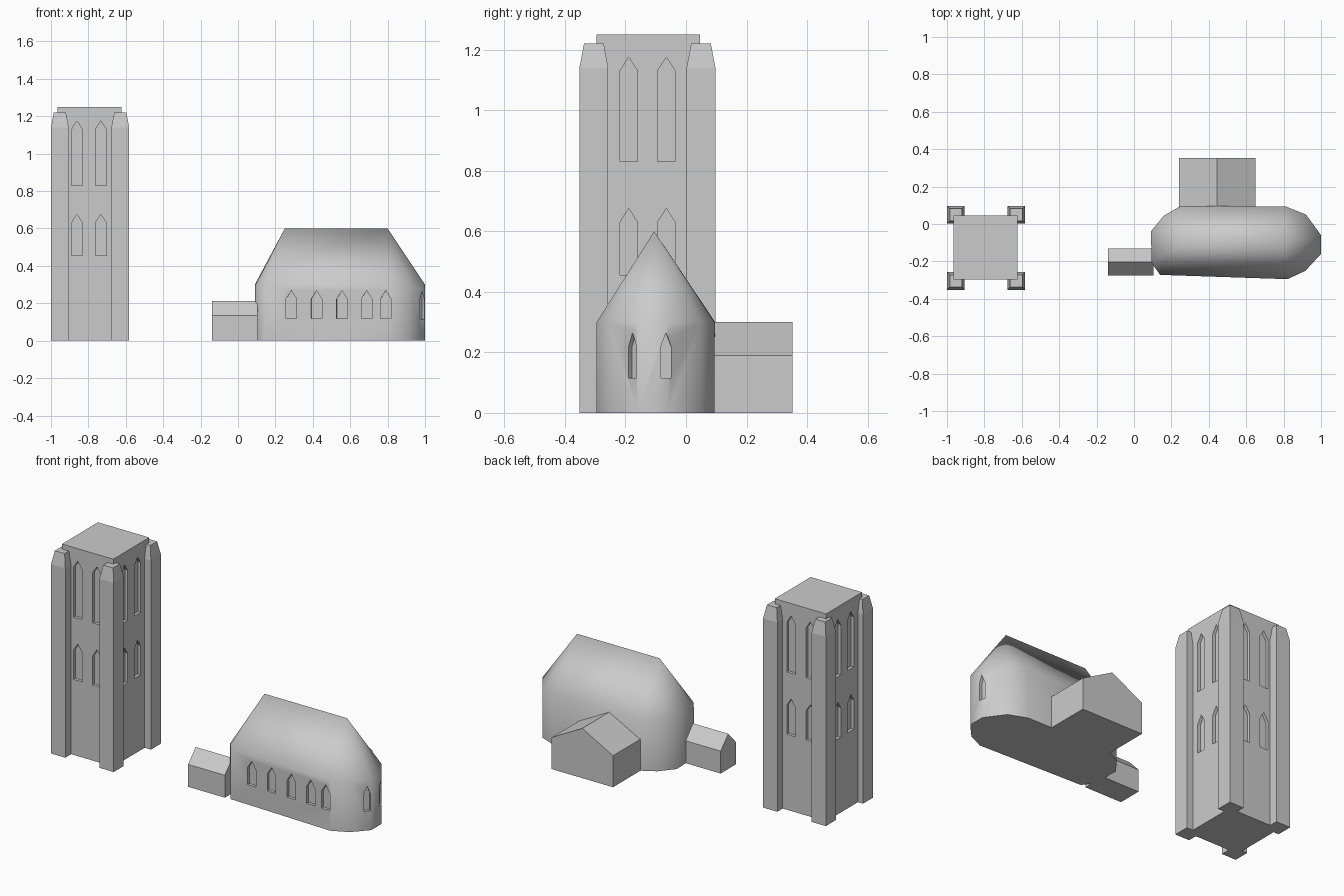
import bpy, bmesh, math
from mathutils import Vector

if "Cube" in bpy.data.objects:
    bpy.data.objects.remove(bpy.data.objects["Cube"])

stone = bpy.data.materials.new("grey_stone")
stone.diffuse_color = (0.6, 0.6, 0.6, 1)
stone.use_nodes = True
stone.node_tree.nodes["Principled BSDF"].inputs["Base Color"].default_value = stone.diffuse_color


def make(name, bm):
    bmesh.ops.recalc_face_normals(bm, faces=bm.faces[:])
    mesh = bpy.data.meshes.new(name)
    bm.to_mesh(mesh)
    bm.free()
    mesh.materials.append(stone)
    ob = bpy.data.objects.new(name, mesh)
    bpy.context.collection.objects.link(ob)
    return ob


def loft(bm, rings):
    """Join rings of equal point count and cap both ends."""
    rows = [[bm.verts.new(p) for p in r] for r in rings]
    n = len(rows[0])
    for a, b in zip(rows, rows[1:]):
        for i in range(n):
            j = (i + 1) % n
            bm.faces.new((a[i], a[j], b[j], b[i]))
    bm.faces.new(rows[0][::-1])
    bm.faces.new(rows[-1])


def rect(x0, x1, y0, y1, z):
    return [(x0, y0, z), (x1, y0, z), (x1, y1, z), (x0, y1, z)]


def lancet(bm, x, y, nx, ny, w, z0, z1, depth=0.018):
    """Pointed window cutter centred on a wall point, facing (nx, ny)."""
    n = Vector((nx, ny, 0)).normalized()
    side = Vector((-n.y, n.x, 0))
    prof = [(-w / 2, z0), (w / 2, z0), (w / 2, z1 - 0.045), (0, z1), (-w / 2, z1 - 0.045)]
    c = Vector((x, y, 0))
    loft(bm, [[c + n * d + side * u + Vector((0, 0, z)) for u, z in prof]
              for d in (-depth, 0.03)])


def cut(ob, bm):
    cutter = make("window_cutter", bm)
    cutter.hide_render = True
    mod = ob.modifiers.new("windows", 'BOOLEAN')
    mod.operation, mod.solver, mod.object = 'DIFFERENCE', 'EXACT', cutter
    dg = bpy.context.evaluated_depsgraph_get()
    mesh = bpy.data.meshes.new_from_object(ob.evaluated_get(dg))
    ob.modifiers.clear()
    ob.data = mesh
    bpy.data.objects.remove(cutter)


# Tower shaft with two tiers of paired windows on each side
X0, X1, Y0, Y1 = -0.966, -0.624, -0.296, 0.046
bm = bmesh.new()
loft(bm, [rect(X0, X1, Y0, Y1, 0), rect(X0, X1, Y0, Y1, 1.25)])
tower = make("tower_shaft", bm)
bm = bmesh.new()
for z0, z1 in ((0.455, 0.675), (0.83, 1.175)):
    for x in (-0.861, -0.733):
        lancet(bm, x, Y0, 0, -1, 0.058, z0, z1)
        lancet(bm, x, Y1, 0, 1, 0.058, z0, z1)
    for y in (-0.189, -0.065):
        lancet(bm, X0, y, -1, 0, 0.058, z0, z1)
        lancet(bm, X1, y, 1, 0, 0.058, z0, z1)
cut(tower, bm)

# Corner buttresses with tapered tops
for i, x in enumerate((-1.0, -0.677)):
    for j, y in enumerate((-0.352, 0.002)):
        w, t = 0.095, 0.015
        bm = bmesh.new()
        loft(bm, [rect(x, x + w, y, y + w, 0), rect(x, x + w, y, y + w, 1.14),
                  rect(x + t, x + w - t, y + t, y + w - t, 1.22)])
        make(f"buttress_{i}{j}", bm)

# Nave with rounded ends and a hipped roof
plan = [(0.14, -0.272), (0.82, -0.295), (0.917, -0.25), (1.0, -0.16), (1.0, -0.06),
        (0.92, 0.05), (0.81, 0.094), (0.25, 0.096), (0.16, 0.045), (0.09, -0.04),
        (0.095, -0.21)]
bm = bmesh.new()
base = [bm.verts.new((x, y, 0)) for x, y in plan]
eave = [bm.verts.new((x, y, 0.3)) for x, y in plan]
ridge = [bm.verts.new((x, -0.105, 0.6)) for x in (0.25, 0.8)]
bm.faces.new(base)
for i in range(len(plan)):
    j = (i + 1) % len(plan)
    a, b = (ridge[plan[k][0] > 0.5] for k in (i, j))
    bm.faces.new((base[i], base[j], eave[j], eave[i]))
    bm.faces.new((eave[i], eave[j], b) if a == b else (eave[i], eave[j], b, a))
nave = make("nave", bm)

# Nave windows along the front and round the apse
bm = bmesh.new()
for x in (0.285, 0.42, 0.556, 0.688, 0.79):
    lancet(bm, x, -0.272 - 0.034 * (x - 0.14), -0.03, -1, 0.057, 0.12, 0.268)
lancet(bm, 0.985, -0.177, 1, -0.92, 0.035, 0.115, 0.265)
lancet(bm, 1.0, -0.066, 1, 0.05, 0.034, 0.115, 0.265)
cut(nave, bm)
bpy.ops.object.select_all(action='DESELECT')
nave.select_set(True)
bpy.context.view_layer.objects.active = nave
bpy.ops.object.shade_smooth_by_angle(angle=math.radians(62))


# Gabled side buildings
def gable(lo, hi, eaves, top):
    mid = (lo + hi) / 2
    return [(lo, 0), (hi, 0), (hi, eaves), (mid, top), (lo, eaves)]


bm = bmesh.new()
loft(bm, [[(u, y, z) for u, z in gable(0.24, 0.65, 0.19, 0.3)] for y in (0.0, 0.352)])
make("rear_annex", bm)
bm = bmesh.new()
loft(bm, [[(x, u, z) for u, z in gable(-0.275, -0.13, 0.135, 0.212)] for x in (-0.14, 0.105)])
make("porch", bm)
